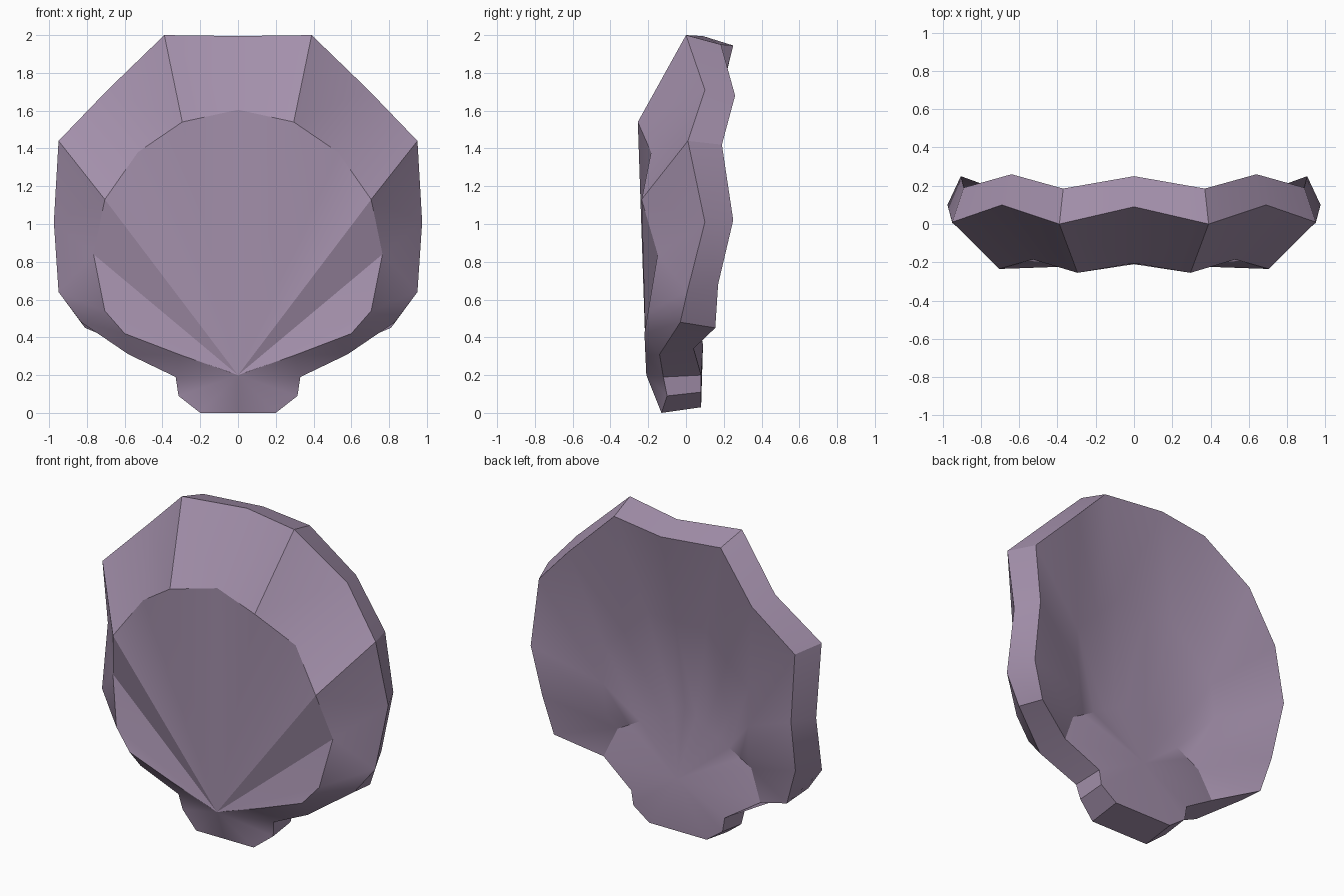
import bpy, bmesh, math

if "Cube" in bpy.data.objects:
    bpy.data.objects.remove(bpy.data.objects["Cube"])

mat = bpy.data.materials.new("dusty_mauve")
mat.diffuse_color = (0.37, 0.28, 0.41, 1)
mat.use_nodes = True
mat.node_tree.nodes["Principled BSDF"].inputs["Base Color"].default_value = mat.diffuse_color

# Half outlines: from top centre, round the flared rim, down to the hinge bottom centre
fan_tip = (0, -.21, .2)
crest = [(0, -.205, 1.605), (.295, -.255, 1.54), (.53, -.185, 1.38), (.705, -.235, 1.13),
         (.765, -.15, .84), (.705, -.2, .54), (.6, -.22, .42), (.3, -.215, .305)] + [fan_tip] * 4
front_rim = [(0, .09, 1.995), (.39, 0, 2), (.69, .1, 1.71), (.95, .01, 1.44), (.975, .1, 1.01),
             (.95, .006, .64), (.83, -.03, .48), (.58, -.14, .31),
             (.33, -.12, .19), (.315, -.1, .09), (.2, -.13, 0), (0, -.13, 0)]
back_rim = [(0, .25, 1.945), (.37, .185, 1.95), (.64, .26, 1.68), (.89, .19, 1.42),
            (.905, .25, 1.02), (.88, .17, .68), (.81, .155, .45), (.545, .04, .34),
            (.325, .08, .2), (.31, .08, .11), (.2, .08, .03), (0, .08, .03)]
n = len(crest)

# Hinge plate on the back: its upper edge runs from a peak to a shoulder
peak, shoulder = (0, .01, .79), (.465, .015, .525)
plate_edge = [tuple(p + (s - p) * i / 6 for p, s in zip(peak, shoulder)) for i in range(7)]
plate_edge += back_rim[7:]
plate_centre = (0, .09, .36)

# Hollow back: a shallow bowl between rim and plate
hollow = [(.56 * x, .055 + .2 * y if z > .6 else .05, .6 + .56 * (z - .6))
          for x, y, z in back_rim[:6]] + plate_edge[6:]

rings = [[fan_tip] * n, crest, front_rim, back_rim, hollow, plate_edge, [plate_centre] * n]

# Skin the outlines on both sides
bm = bmesh.new()
for side in (1, -1):
    grid = [[bm.verts.new((side * x, y, z)) for x, y, z in ring] for ring in rings]
    for a, b in zip(grid, grid[1:]):
        for i in range(n - 1):
            bm.faces.new((a[i], a[i + 1], b[i + 1], b[i]))
bmesh.ops.remove_doubles(bm, verts=bm.verts, dist=0.001)
bmesh.ops.dissolve_degenerate(bm, edges=bm.edges, dist=0.0005)
bmesh.ops.recalc_face_normals(bm, faces=bm.faces)
bm.normal_update()


def on_lip(v):
    return any(abs(abs(v.co.x) - x) + abs(v.co.z - z) < 0.002 for x, y, z in crest[:7])


# Smooth shading with crisp folds, ribs low on the fan, and a crisp lip round it
for f in bm.faces:
    f.smooth = True
for e in bm.edges:
    limit = 30
    if all(f.normal.y < -0.9 for f in e.link_faces):
        height = sum(v.co.z for v in e.verts) / 2
        limit = 14 if .2 < height < .7 else 60
    e.smooth = e.calc_face_angle(0) < math.radians(limit) and not all(map(on_lip, e.verts))

me = bpy.data.meshes.new("scallop_shell")
bm.to_mesh(me)
bm.free()
me.materials.append(mat)
bpy.context.collection.objects.link(bpy.data.objects.new("scallop_shell", me))
